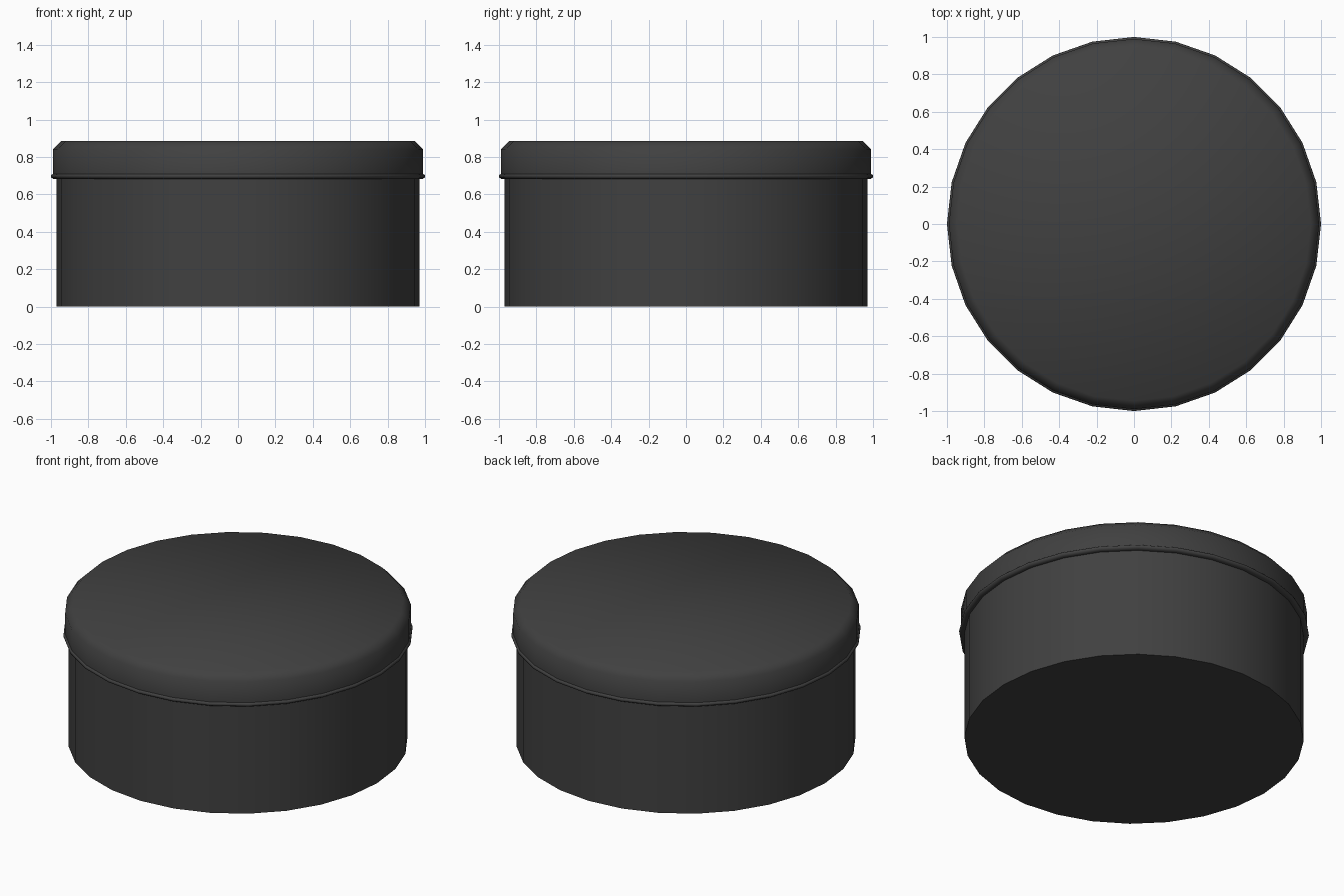
import bpy, bmesh, math

SIDES = 28

cube = bpy.data.objects.get("Cube")
if cube:
    bpy.data.objects.remove(cube, do_unlink=True)

charcoal = bpy.data.materials.new("charcoal")
charcoal.use_nodes = True
colour = (0.052, 0.052, 0.052, 1)
charcoal.diffuse_color = colour
charcoal.node_tree.nodes["Principled BSDF"].inputs["Base Color"].default_value = colour


def turned_part(name, profile, angle):
    """Turn a (radius, height) profile around z and cap both ends."""
    bm = bmesh.new()
    rings = []
    for radius, height in profile:
        rings.append([bm.verts.new((radius * math.cos(math.tau * i / SIDES),
                                    radius * math.sin(math.tau * i / SIDES), height))
                      for i in range(SIDES)])
    for low, high in zip(rings, rings[1:]):
        for i in range(SIDES):
            j = (i + 1) % SIDES
            bm.faces.new((low[i], low[j], high[j], high[i]))
    bm.faces.new(rings[0][::-1])
    bm.faces.new(rings[-1])
    mesh = bpy.data.meshes.new(name)
    bm.to_mesh(mesh)
    bm.free()
    mesh.materials.append(charcoal)
    obj = bpy.data.objects.new(name, mesh)
    bpy.context.collection.objects.link(obj)
    bpy.ops.object.select_all(action='DESELECT')
    obj.select_set(True)
    bpy.context.view_layer.objects.active = obj
    bpy.ops.object.shade_smooth_by_angle(angle=math.radians(angle))
    return obj


# Straight-sided tin
turned_part("tin_body", [(0.97, 0), (0.97, 0.7)], 40)

# Lid with a rolled lip at the bottom and a chamfered top rim
turned_part("lid", [(0.965, 0.685), (0.985, 0.682), (0.998, 0.69), (1.0, 0.698),
                    (0.998, 0.705), (0.99, 0.709), (0.99, 0.84), (0.945, 0.885)], 60)
